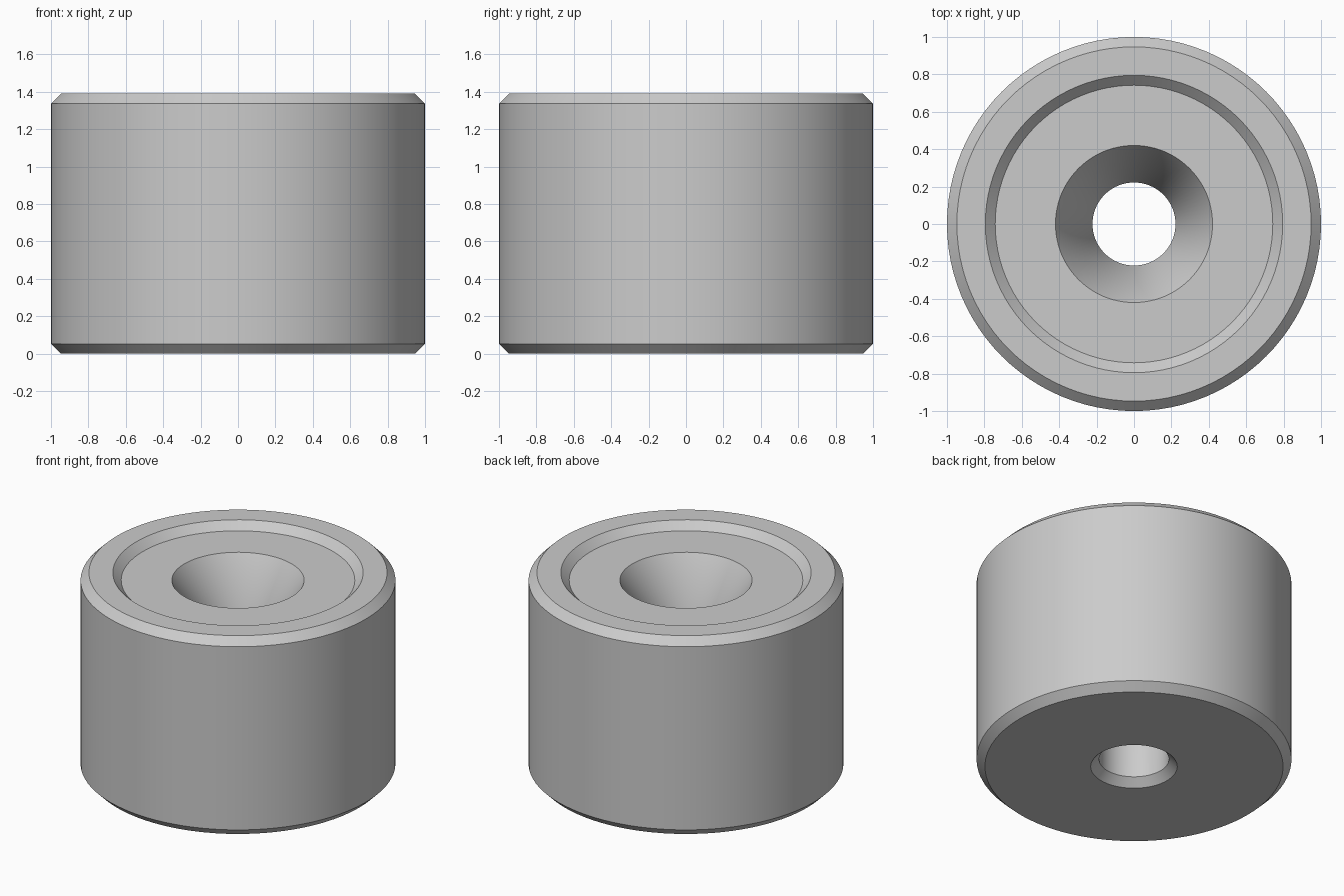
import bpy
import bmesh
import math

cube = bpy.data.objects.get("Cube")
if cube:
    bpy.data.objects.remove(cube, do_unlink=True)

SEGMENTS = 96
HEIGHT = 1.39
CHAMFER = 0.053
BORE = 0.222
MOUTH = 0.42
FLOOR = HEIGHT - CHAMFER
TAPER_DEPTH = (MOUTH - BORE) * math.tan(math.radians(60))

# Grey metal
metal = bpy.data.materials.new("grey metal")
metal.use_nodes = True
color = (0.6, 0.6, 0.6, 1)
metal.diffuse_color = color
metal.node_tree.nodes["Principled BSDF"].inputs["Base Color"].default_value = color

# Closed cross-section as (radius, height), from the bottom bore outwards
profile = [
    (BORE, CHAMFER), (BORE + CHAMFER, 0),           # bottom bore chamfer
    (1 - CHAMFER, 0), (1, CHAMFER),                 # lower outer chamfer
    (1, HEIGHT - CHAMFER), (1 - CHAMFER, HEIGHT),   # upper outer chamfer
    (0.795, HEIGHT), (0.795 - CHAMFER, FLOOR),      # raised rim
    (MOUTH, FLOOR), (BORE, FLOOR - TAPER_DEPTH),    # tapered mouth
]

# Revolve the section into a ring
bm = bmesh.new()
rings = []
for i in range(SEGMENTS):
    a = 2 * math.pi * i / SEGMENTS
    rings.append([bm.verts.new((r * math.cos(a), r * math.sin(a), z)) for r, z in profile])
for i, ring in enumerate(rings):
    following = rings[(i + 1) % SEGMENTS]
    for j in range(len(profile)):
        k = (j + 1) % len(profile)
        bm.faces.new((ring[j], following[j], following[k], ring[k]))
bmesh.ops.recalc_face_normals(bm, faces=bm.faces)

mesh = bpy.data.meshes.new("bored_bushing")
bm.to_mesh(mesh)
bm.free()
mesh.materials.append(metal)
bushing = bpy.data.objects.new("bored_bushing", mesh)
bpy.context.collection.objects.link(bushing)

# Smooth round walls, crisp chamfers
bpy.ops.object.select_all(action="DESELECT")
bushing.select_set(True)
bpy.context.view_layer.objects.active = bushing
bpy.ops.object.shade_smooth_by_angle(angle=math.radians(35))
